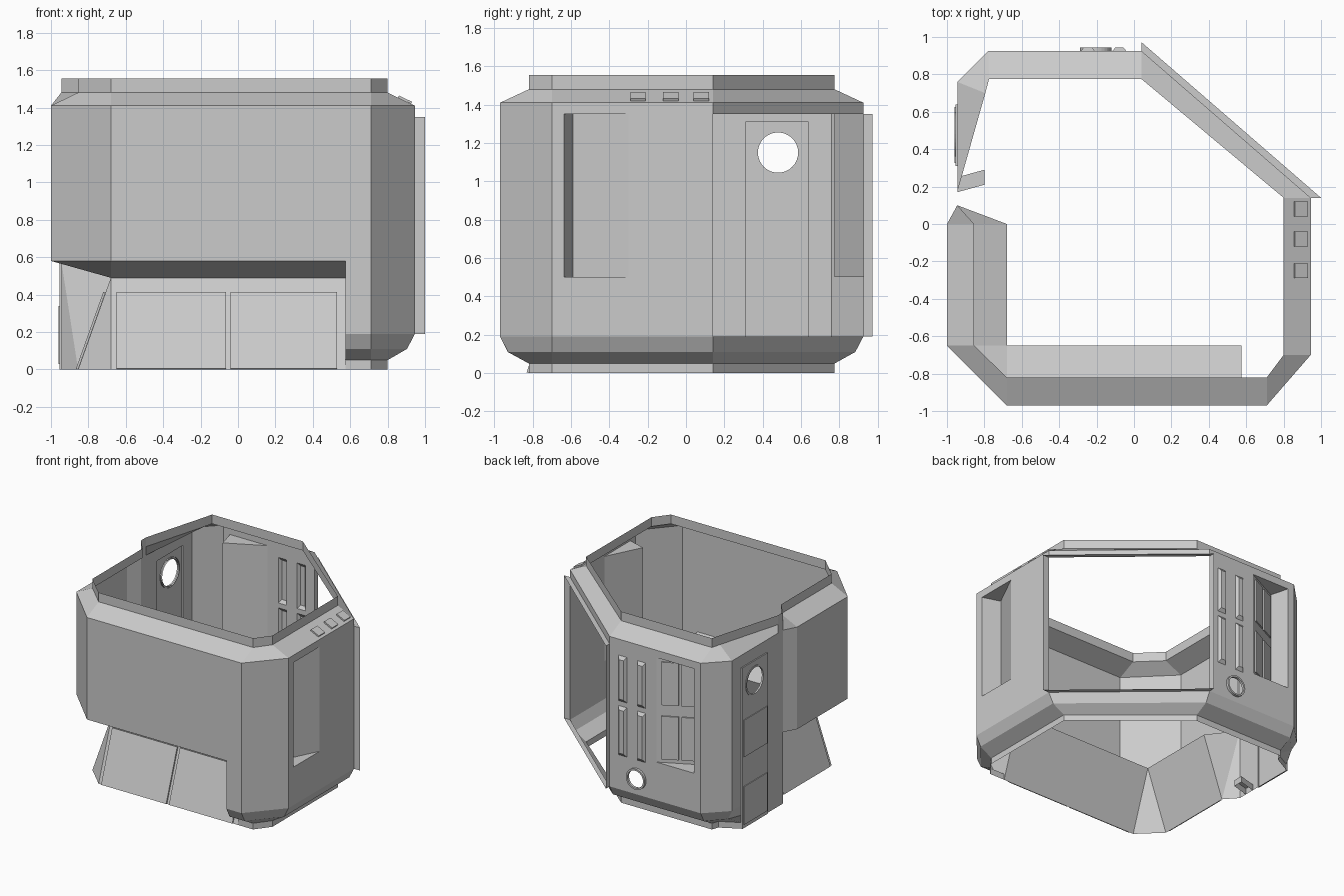
import bpy, bmesh
from math import cos, sin, tau
from mathutils import Vector

if "Cube" in bpy.data.objects:
    bpy.data.objects.remove(bpy.data.objects["Cube"])


def finish(name, bm):
    bmesh.ops.remove_doubles(bm, verts=bm.verts, dist=0.0005)
    bmesh.ops.recalc_face_normals(bm, faces=bm.faces)
    mesh = bpy.data.meshes.new(name)
    bm.to_mesh(mesh)
    bm.free()
    ob = bpy.data.objects.new(name, mesh)
    bpy.context.collection.objects.link(ob)
    return ob


def loft(name, rings, closed=True, cap=False):
    """Skin a list of equally long point rings."""
    bm = bmesh.new()
    rows = [[bm.verts.new(p) for p in ring] for ring in rings]
    n = len(rows[0])
    for low, high in zip(rows, rows[1:]):
        for i in range(n if closed else n - 1):
            j = (i + 1) % n
            bm.faces.new((low[i], low[j], high[j], high[i]))
    if cap:
        bm.faces.new(rows[-1])
    return finish(name, bm)


def polys(name, faces):
    """Thin sheet metal made of separate polygons welded together."""
    bm = bmesh.new()
    for face in faces:
        bm.faces.new([bm.verts.new(p) for p in face])
    return finish(name, bm)


def sheet(name, place, outline, holes=()):
    """Flat wall with holes; place maps (along, height) to 3D."""
    bm = bmesh.new()
    edges = []
    for loop in (outline, *holes):
        vs = [bm.verts.new(place(*p)) for p in loop]
        edges += [bm.edges.new((vs[i - 1], vs[i])) for i in range(len(vs))]
    o = Vector(place(0, 0))
    normal = (Vector(place(1, 0)) - o).cross(Vector(place(0, 1)) - o)
    bmesh.ops.triangle_fill(bm, use_beauty=True, edges=edges, normal=normal)
    return finish(name, bm)


def slab(name, o, u, v, t):
    o, u, v = Vector(o), Vector(u), Vector(v)
    n = u.cross(v).normalized() * t
    base = [o, o + u, o + u + v, o + v]
    return loft(name, [base, [p + n for p in base]], cap=True)


def rect(a, b, low, high):
    return [(a, low), (b, low), (b, high), (a, high)]


def circle(a, z, r, n=32):
    return [(a + r * cos(tau * i / n), z + r * sin(tau * i / n)) for i in range(n)]


def level(path, z):
    return [(x, y, z) for x, y in path]


def wedge(name, flush, deep, edge, low, high):
    """Recess that is flush at one end and deep at the other."""
    f, d, e = ([(*p, z) for z in (low, high)] for p in (flush, deep, edge))
    polys(name, [(f[0], f[1], d[1], d[0]), (d[0], d[1], e[1], e[0]),
                 (f[0], d[0], e[0]), (f[1], d[1], e[1])])


def lip(name, place, a, z, r, out):
    """Raised ring round a circular opening."""
    rings = []
    for radius, depth in ((r, 0), (r, out), (r + 0.014, out), (r + 0.014, 0)):
        rings.append([place(p, q, depth) for p, q in circle(a, z, radius)])
    loft(name, rings)


# Plan of the walls and of the narrower collar
plan = [(.945, .14), (.945, -.7), (.71, -.97), (-.68, -.97), (-1, -.65), (-1, 0),
        (-.945, .1), (-.945, .17), (-.945, .76), (-.78, .925), (.04, .925)]
collar = [(.8, .14), (.8, -.7), (.71, -.82), (-.68, -.82), (-.855, -.65), (-.855, 0),
          (-.945, .1), (-.945, .17), (-.795, .7), (-.775, .775), (.04, .775)]
EAVE, BASE, HANG, HEAD = 1.41, 0.19, 0.58, 1.35
CUT = 0.575

loft("upper_collar", [level(plan, EAVE), level(collar, 1.48), level(collar, 1.555)])

# Lower bevel and foot rim around the supported sides
sill = [(CUT, -.97)] + [plan[i] for i in (2, 1, 0, 10, 9, 8)] + [(-.945, .64)]
foot = [(CUT, -.82)] + [collar[i] for i in (2, 1, 0, 10, 9)] + [(-.795, .72), (-.945, .64)]
mid = [(a + (c - a) * .28, b + (d - b) * .28) for (a, b), (c, d) in zip(sill, foot)]
loft("lower_bevel", [level(sill, BASE), level(mid, .11), level(foot, .05), level(foot, 0)],
     closed=False)

# Plain corner walls
for name, i, low in (("front_left_corner", 1, BASE), ("front_right_corner", 3, HANG),
                     ("right_front_wall", 4, HANG), ("right_step_wall", 5, HANG),
                     ("back_right_corner", 8, BASE), ("window_header", 10, HEAD)):
    pair = [plan[i], plan[(i + 1) % len(plan)]]
    loft(name, [level(pair, low), level(pair, EAVE)], closed=False)

# Front wall, notched above the skirt
sheet("front_wall", lambda a, z: (a, -.97, z),
      [(.71, BASE), (.71, EAVE), (-.68, EAVE), (-.68, HANG), (CUT, HANG), (CUT, BASE)])

# Side wall with tapered recess
sheet("left_wall", lambda a, z: (.945, a, z), rect(-.7, .14, BASE, EAVE),
      [rect(-.635, -.3, .5, HEAD)])
wedge("left_recess", (.945, -.3), (.8, -.59), (.945, -.635), .5, HEAD)


# Back wall with tapered window bay, pressed ribs and port
def back(a, z, out=0):
    return (a, .925 + out, z)


ribs = [rect(a - .037, a + .037, low, high)
        for a in (-.078, -.247) for low, high in ((.47, .87), (.91, 1.28))]
port = (-.205, .32, .07)
sheet("back_wall", back, rect(-.78, .04, BASE, EAVE),
      [rect(-.72, -.38, .5, HEAD), circle(*port)] + ribs)
lip("back_port_ring", back, *port, .02)
for rib in ribs:
    (a, low), (b, high) = rib[0], rib[2]
    top = rect(a + .016, b - .016, low + .025, high - .025)
    loft("pressed_rib", [[back(*p) for p in rib], [back(*p, .02) for p in top]], cap=True)
flush, deep = Vector((-.38, .925, 0)), Vector((-.68, .775, 0))
wedge("window_bay", flush.xy, deep.xy, (-.72, .925), .5, HEAD)
run = flush - deep
for start in (.05, .5):
    for low in (.53, .97):
        slab("bay_pane", deep + run * start + Vector((0, 0, low)),
             run * .38, (0, 0, .35), -.01)


# Door wall and door
def side(a, z, out=0):
    return (-.945 - out, a, z)


door = rect(.31, .64, 0, 1.31)
window = (.48, 1.15, .105)
sheet("door_wall", side, [(.1, 0), (.31, 0), (.31, 1.31), (.64, 1.31), (.64, BASE),
                          (.76, BASE), (.76, EAVE), (.1, EAVE)])
sheet("door", lambda a, z: side(a, z, .01), door, [circle(*window)])
loft("door_edge", [[side(*p) for p in door], [side(*p, .01) for p in door]])
lip("door_window_ring", side, *window, .014)
for low, high in ((.03, .34), (.58, .88)):
    slab("door_panel", side(.325, low, .01), (0, .3, 0), (0, 0, high - low), -.006)
loft("door_sill_bracket", [[(-.945, .17, z), (-.8, .21, z), (-.8, .29, z), (-.945, .25, z)]
                           for z in (0, .05)], cap=True)

# Open diagonal window with projecting frame
inner, outer = [(.945, .14), (.04, .925)], [(1, .14), (.04, .972)]
loft("window_frame", [level(p, BASE) + level(p[::-1], HEAD) for p in (inner, outer)])

# Overhang and flared skirt
TOP = .49
corner, front_end, side_end = (-.68, -.65, TOP), (CUT, -.65, TOP), (-.68, 0, TOP)
hang = level(plan, HANG)
low = level(collar, 0)
polys("overhang", [
    (hang[3], (CUT, -.97, HANG), front_end, corner), (hang[3], corner, hang[4]),
    (hang[4], corner, side_end, hang[5]), (hang[5], side_end, hang[6])])
polys("skirt", [
    (corner, front_end, (CUT, -.82, 0), low[3]), (corner, low[3], low[4]),
    (corner, low[4], low[5], side_end)])
polys("skirt_end_front", [[front_end, (CUT, -.97, HANG), (CUT, -.97, BASE),
                           (CUT, -.93, .11), (CUT, -.82, .05), (CUT, -.82, 0)]])
polys("skirt_end_side", [(hang[6], side_end, low[5]), (hang[6], low[5], low[6])])

# Raised skirt panels
for x, width in ((-.65, .585), (-.04, .57)):
    slab("front_skirt_panel", (x, -.82, 0), (width, 0, 0), (0, .142, .41), .012)
slab("side_skirt_panel", (-.855, -.02, 0), (0, -.6, 0), (.146, 0, .41), .012)

# Small vents on the collar slope
for y in (-.29, -.12, .04):
    slab("collar_vent", (.925, y, 1.42), (0, .08, 0), (-.07, 0, .034), .012)
